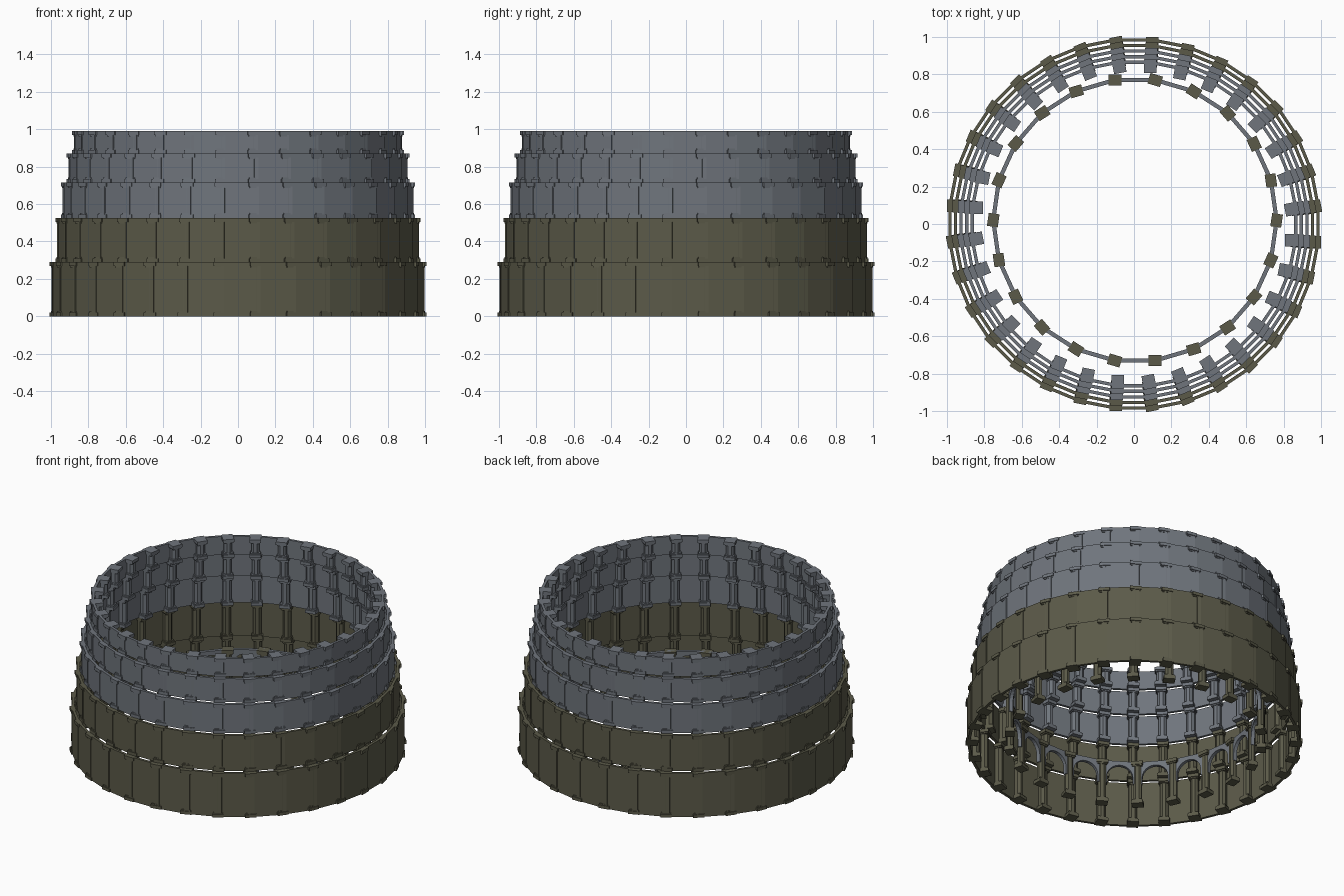
import bpy, bmesh, math
from mathutils import Matrix, Vector

if "Cube" in bpy.data.objects:
    bpy.data.objects.remove(bpy.data.objects["Cube"])


def material(name, rgb):
    m = bpy.data.materials.new(name)
    m.diffuse_color = (*rgb, 1)
    m.use_nodes = True
    m.node_tree.nodes["Principled BSDF"].inputs["Base Color"].default_value = m.diffuse_color
    return m


brown = material("brown stone", (0.105, 0.102, 0.066))
grey = material("grey stone", (0.160, 0.178, 0.203))


def box(bm, x0, x1, y0, y1, z0, z1, rot):
    size = Vector((x1 - x0, y1 - y0, z1 - z0))
    mid = Vector((x0 + x1, y0 + y1, z0 + z1)) / 2
    bmesh.ops.create_cube(bm, size=1, matrix=rot @ Matrix.Translation(mid) @ Matrix.Diagonal((*size, 1)))


def pillar(bm, x, y, w, d, z0, z1, rot, cap):
    """Square base and capital, each with a smaller step, and an eight-sided shaft."""
    for a, b, s in ((z0, z0 + cap, 1), (z0 + cap, z0 + cap * 1.4, .85),
                    (z1 - cap * 1.4, z1 - cap, .85), (z1 - cap, z1, 1)):
        box(bm, x - w * s / 2, x + w * s / 2, y - d * s / 2, y + d * s / 2, a, b, rot)
    h = z1 - z0 - cap * 2
    place = Matrix.Translation((x, y, (z0 + z1) / 2)) @ Matrix.Diagonal((w * .78, d * .78, h, 1))
    bmesh.ops.create_cone(bm, cap_ends=False, segments=8, radius1=.5, radius2=.5, depth=1,
                          matrix=rot @ place @ Matrix.Rotation(math.pi / 8, 4, 'Z'))


def finish(bm, name, mat):
    bmesh.ops.recalc_face_normals(bm, faces=bm.faces)
    me = bpy.data.meshes.new(name)
    bm.to_mesh(me)
    bm.free()
    me.materials.append(mat)
    ob = bpy.data.objects.new(name, me)
    bpy.context.collection.objects.link(ob)
    return ob


# Five stepped tiers of overlapping wall panels with pillars behind the joints
levels = [0, .29, .525, .715, .87, .99]
radii = [1.0, .97, .94, .91, .88]
N = 32
for t, r in enumerate(radii):
    walls, posts = bmesh.new(), bmesh.new()
    z0, z1 = levels[t], levels[t + 1]
    for k in range(N):
        rot = Matrix.Rotation(2 * math.pi * k / N, 4, 'Z')
        box(walls, -.10 * r, .12 * r, -r + .007, -r + .024, z0, z1, rot)
        pillar(posts, -.098 * r, -r + .037, .068, .074, z0, z1, rot, .02)
    mat = brown if t < 2 else grey
    finish(walls, f"wall_tier_{t + 1}", mat)
    finish(posts, f"pillars_tier_{t + 1}", mat)

# Inner arcade: brown pillars carrying thin grey arches
M, R, TOP = 22, .75, .29
half, rad, spring, leg = R * math.tan(math.pi / M) + .002, .078, .185, .14
arch = [(-half, leg), (-rad, leg)]
arch += [(-rad * math.cos(math.pi * i / 12), spring + rad * math.sin(math.pi * i / 12)) for i in range(13)]
arch += [(rad, leg), (half, leg)]
arches, posts = bmesh.new(), bmesh.new()
shift = Matrix.Translation((.005, .02, 0))
for k in range(M):
    rot = shift @ Matrix.Rotation(2 * math.pi * k / M, 4, 'Z')
    pillar(posts, .107, -R, .07, .058, 0, TOP, rot, .022)
    rows = []
    for y in (-R - .011, -R + .011):
        rows.append([arches.verts.new(rot @ Vector((x, y, z))) for x, z in arch])
        rows.append([arches.verts.new(rot @ Vector((x, y, TOP))) for x, z in arch])
    n = len(arch)
    for a, b in ((0, 1), (1, 3), (3, 2), (2, 0)):
        for i in range(n - 1):
            # the vertical jambs only need a soffit face
            if abs(arch[i][0] - arch[i + 1][0]) < 1e-6 and (a, b) != (2, 0):
                continue
            arches.faces.new((rows[a][i], rows[a][i + 1], rows[b][i + 1], rows[b][i]))
finish(arches, "arcade_arches", grey)
finish(posts, "arcade_pillars", brown)
